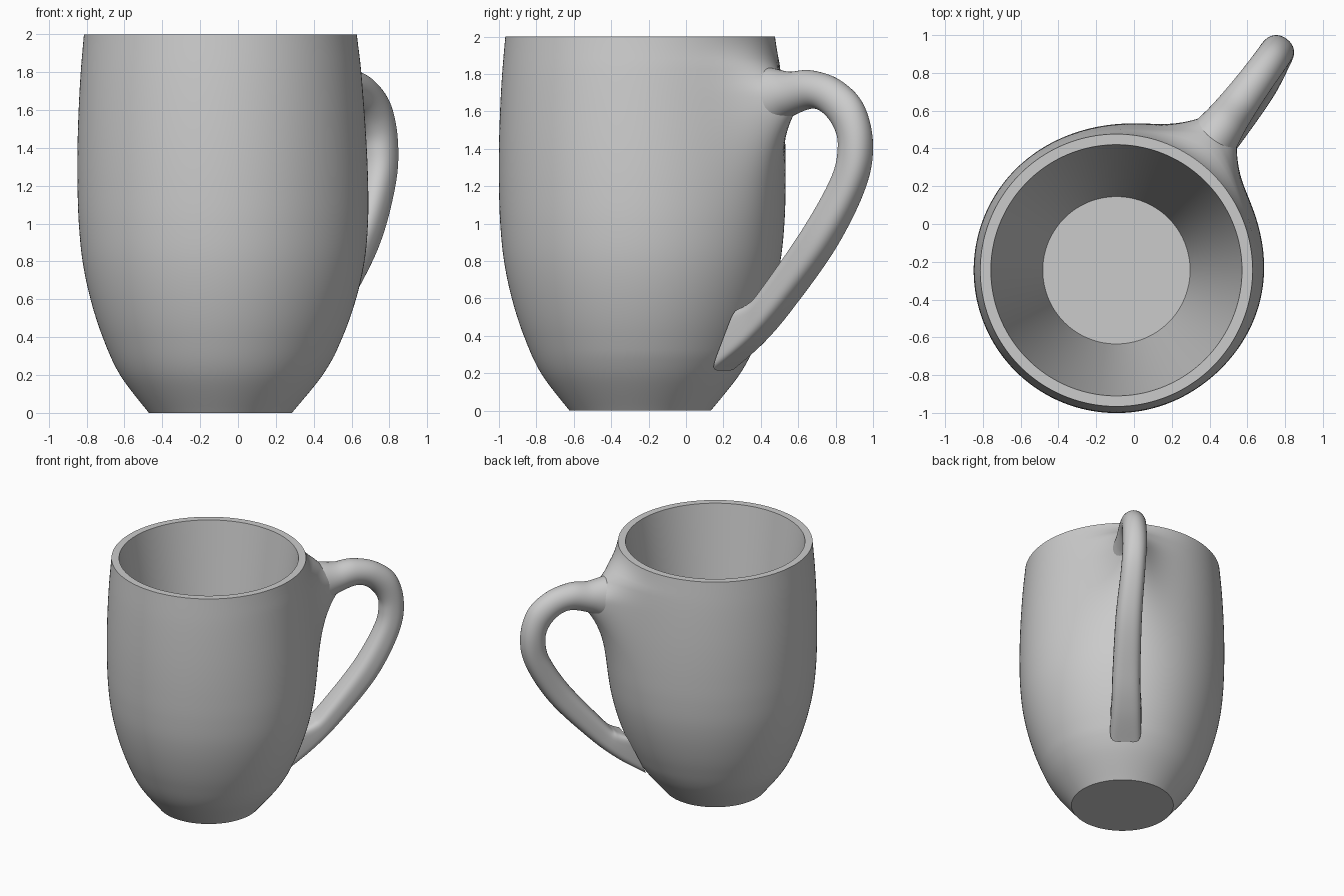
import bpy, bmesh
from math import sin, cos, pi, radians, exp, copysign, hypot

if "Cube" in bpy.data.objects:
    bpy.data.objects.remove(bpy.data.objects["Cube"])

CX, CY = -0.093, -0.245          # axis of the cup
HANDLE = radians(53.7)           # direction the handle points


def spline(points, steps):
    """Catmull-Rom interpolation through tuples of any length."""
    pts = [points[0]] + list(points) + [points[-1]]
    out = []
    for i in range(1, len(pts) - 2):
        for k in range(steps):
            t = k / steps
            out.append(tuple(
                0.5 * (2 * b + (c - a) * t + (2 * a - 5 * b + 4 * c - d) * t * t
                       + (3 * b - a - 3 * c + d) * t ** 3)
                for a, b, c, d in zip(*pts[i - 1:i + 3])))
    out.append(tuple(points[-1]))
    return out


def loft(name, rings):
    """Skin a list of closed rings and cap both ends."""
    bm = bmesh.new()
    loops = [[bm.verts.new(p) for p in ring] for ring in rings]
    for a, b in zip(loops, loops[1:]):
        n = len(a)
        for i in range(n):
            j = (i + 1) % n
            bm.faces.new((a[i], a[j], b[j], b[i]))
    bm.faces.new(loops[0])
    bm.faces.new(loops[-1])
    bmesh.ops.recalc_face_normals(bm, faces=bm.faces)
    mesh = bpy.data.meshes.new(name)
    bm.to_mesh(mesh)
    bm.free()
    obj = bpy.data.objects.new(name, mesh)
    bpy.context.collection.objects.link(obj)
    bpy.ops.object.select_all(action='DESELECT')
    obj.select_set(True)
    bpy.context.view_layer.objects.active = obj
    bpy.ops.object.shade_smooth_by_angle(angle=radians(45))
    return obj


def turn(angle, target):
    return abs((angle - target + pi) % (2 * pi) - pi)


def swell(angle, z):
    """Outward swelling: a broad bulge on the handle side and a fillet at the root."""
    wide = 0.034 * exp(-((z - 0.82) / 0.5) ** 2 / 2) * exp(-(turn(angle, radians(30)) / radians(65)) ** 4)
    dist = hypot(turn(angle, HANDLE) * 8.5, (z - 1.69) / (0.09 if z > 1.69 else 0.2))
    fillet = 0.18 * exp(-0.68 * (dist - 1))
    return (wide + fillet) * min(1, z / 0.3) * min(1, (2 - z) / 0.14)


# Cup: outer wall, flat rim, straight tapering inner wall and floor in one skin
SEG = 240
outer = spline([(0.378, 0), (0.53, 0.2), (0.622, 0.4), (0.686, 0.6),
                (0.728, 0.8), (0.748, 1.0), (0.755, 1.2), (0.755, 1.4),
                (0.749, 1.6), (0.738, 1.8), (0.721, 2.0)], 8)


def cup_ring(r, z, swollen):
    ring = []
    for i in range(SEG):
        a = 2 * pi * i / SEG
        d = r + (swell(a, z) if swollen else 0)
        ring.append((CX + d * cos(a), CY + d * sin(a), z))
    return ring


rings = [cup_ring(r, z, True) for r, z in outer]
rings += [cup_ring(r, z, False) for r, z in ((0.665, 2.0), (0.39, 0.1))]
loft("cup_body", rings)

# Handle: inner point (u, z), outer point (u, z), half width, squareness, sideways shift
stations = [
    (0.80, 1.50, 0.80, 1.84, 0.15, 2, 0),
    (0.90, 1.52, 0.88, 1.83, 0.13, 2, 0),
    (1.00, 1.575, 0.99, 1.812, 0.112, 2, 0),
    (1.14, 1.615, 1.13, 1.82, 0.099, 2, 0),
    (1.235, 1.585, 1.31, 1.77, 0.092, 2, 0),
    (1.31, 1.50, 1.46, 1.645, 0.09, 2, 0),
    (1.335, 1.40, 1.52, 1.43, 0.09, 2.2, 0),
    (1.30, 1.245, 1.475, 1.19, 0.09, 2.5, 0.01),
    (1.134, 0.975, 1.286, 0.865, 0.097, 2.8, 0.03),
    (0.86, 0.645, 0.99, 0.54, 0.103, 3.2, 0.03),
    (0.79, 0.58, 0.785, 0.36, 0.108, 4, 0.022),
    (0.72, 0.545, 0.565, 0.215, 0.115, 6, 0.015),
]


def handle_ring(iu, iz, ou, oz, b, e, shift, n=48):
    ring = []
    for i in range(n):
        a = 2 * pi * i / n
        p = copysign(abs(cos(a)) ** (2 / e), cos(a))
        w = shift + b * copysign(abs(sin(a)) ** (2 / e), sin(a))
        u = (iu + ou) / 2 + p * (ou - iu) / 2
        z = (iz + oz) / 2 + p * (oz - iz) / 2
        ring.append((CX + u * cos(HANDLE) + w * sin(HANDLE),
                     CY + u * sin(HANDLE) - w * cos(HANDLE), z))
    return ring


loft("handle", [handle_ring(*s) for s in spline(stations, 8)])
